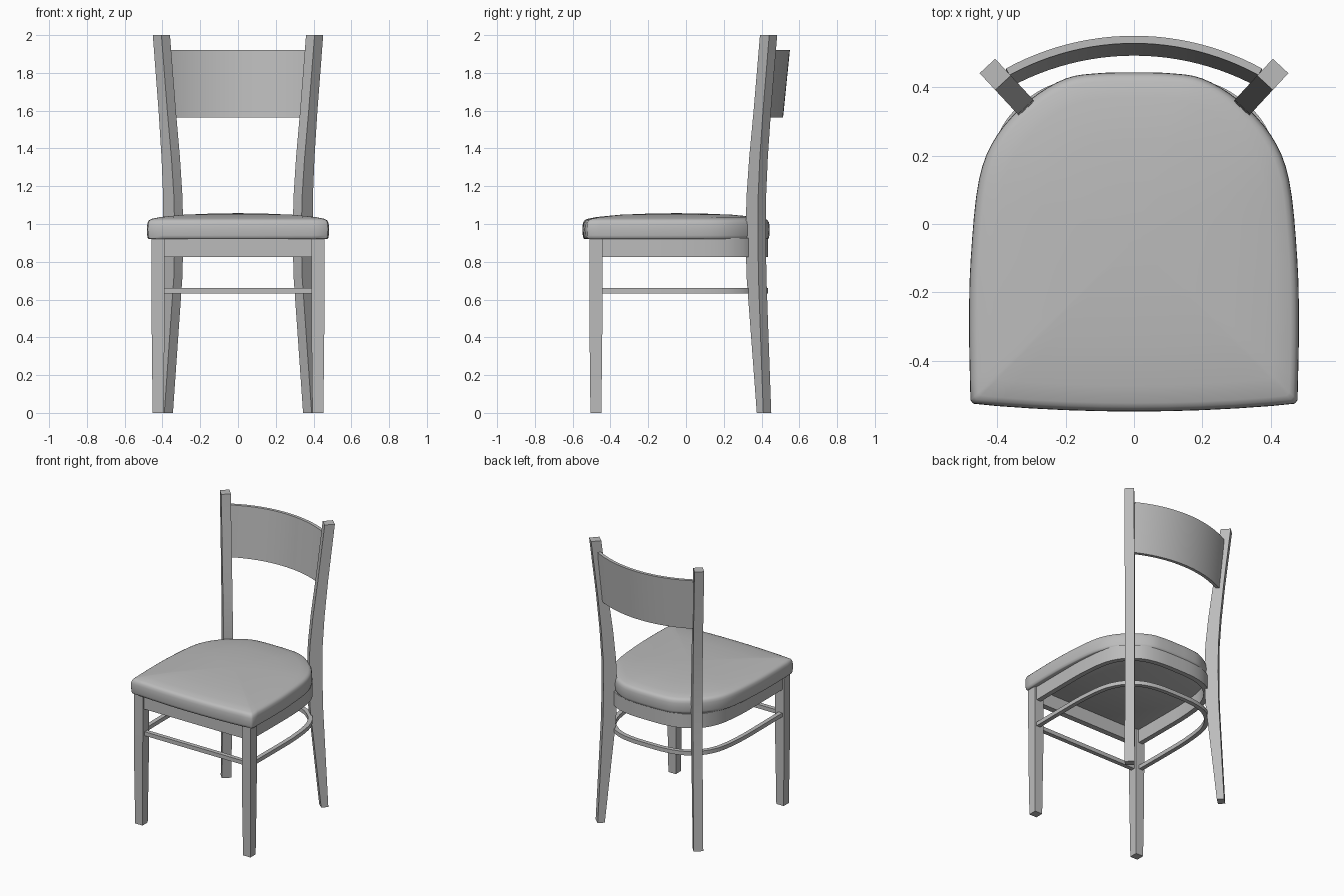
import bpy, bmesh, math
from mathutils import Vector

cube = bpy.data.objects.get("Cube")
if cube:
    bpy.data.objects.remove(cube, do_unlink=True)

grey = bpy.data.materials.new("plain grey")
grey.use_nodes = True
colour = (0.5, 0.5, 0.5, 1)
grey.diffuse_color = colour
grey.node_tree.nodes["Principled BSDF"].inputs["Base Color"].default_value = colour


def finish(bm, name, angle=35):
    """Turn a bmesh into a named, shaded object."""
    bmesh.ops.recalc_face_normals(bm, faces=bm.faces)
    mesh = bpy.data.meshes.new(name)
    bm.to_mesh(mesh)
    bm.free()
    mesh.materials.append(grey)
    obj = bpy.data.objects.new(name, mesh)
    bpy.context.collection.objects.link(obj)
    bpy.ops.object.select_all(action="DESELECT")
    obj.select_set(True)
    bpy.context.view_layer.objects.active = obj
    bpy.ops.object.shade_smooth_by_angle(angle=math.radians(angle))
    return obj


def loft(rings, name, wrap=True, angle=35):
    """Skin a list of equal-length rings of points and cap both ends."""
    bm = bmesh.new()
    loops = [[bm.verts.new(p) for p in ring] for ring in rings]
    n = len(loops[0])
    for a, b in zip(loops, loops[1:]):
        for i in range(n):
            j = (i + 1) % n
            bm.faces.new((a[i], a[j], b[j], b[i]))
    bm.faces.new(loops[0])
    bm.faces.new(loops[-1])
    return finish(bm, name, angle=angle)


def box(name, x0, x1, y0, y1, z0, z1):
    corners = [(x0, y0), (x1, y0), (x1, y1), (x0, y1)]
    return loft([[(x, y, z) for x, y in corners] for z in (z0, z1)], name)


def smooth(points, steps=4):
    """Catmull-Rom curve through 2D points."""
    p = [Vector(q) for q in points]
    p = [2 * p[0] - p[1]] + p + [2 * p[-1] - p[-2]]
    out = []
    for a, b, c, d in zip(p, p[1:], p[2:], p[3:]):
        for k in range(steps):
            t = k / steps
            out.append(0.5 * (2 * b + (c - a) * t + (2 * a - 5 * b + 4 * c - d) * t * t
                              + (3 * b - a - 3 * c + d) * t ** 3))
    return out + [p[-2]]


def mirrored(half):
    """Right-to-left path from the +x half, which ends on x = 0."""
    return half + [(-x, y) for x, y in reversed(half[:-1])]


def strip(name, path, thick, z0, z1, lean=0.0):
    """Sweep an upright rectangle along a path that marks its outer face."""
    rings = []
    for i, p in enumerate(path):
        t = (path[min(i + 1, len(path) - 1)] - path[max(i - 1, 0)]).normalized()
        q = p + Vector((-t.y, t.x)) * thick
        rings.append([(p.x, p.y, z1), (q.x, q.y, z1),
                      (q.x, q.y - lean, z0), (p.x, p.y - lean, z0)])
    return loft(rings, name)


# Padded seat: one outline stacked in slightly scaled layers
side = smooth([(0.478, -0.515), (0.482, -0.3), (0.477, -0.1), (0.453, 0.13), (0.4, 0.26),
               (0.305, 0.362), (0.2, 0.425), (0.1, 0.441), (0, 0.443)])
front = [(x / 10, -0.548 + 0.1 * (x / 10) ** 2) for x in range(-4, 5)]
outline = mirrored([(p.x, p.y) for p in side])
outline += [(-0.47, -0.525)] + front + [(0.47, -0.525)]
layers = [(0.975, 0.92), (0.99, 0.924), (0.997, 0.94), (1, 0.97), (0.998, 0.995),
          (0.99, 1.011), (0.975, 1.021), (0.95, 1.027), (0.85, 1.037), (0.6, 1.049),
          (0.3, 1.055), (0.05, 1.057)]
mid = -0.05
loft([[(x * s, mid + (y - mid) * s, z) for x, y in outline] for s, z in layers],
     "seat_cushion", angle=50)

# Bent apron and stretcher hoop, each closed by a straight front rail
bend = smooth(mirrored([(0.445, -0.46), (0.447, -0.2), (0.445, 0), (0.425, 0.18),
                        (0.385, 0.285), (0.33, 0.35), (0.25, 0.403), (0.14, 0.43), (0, 0.435)]))
strip("seat_apron", bend, 0.035, 0.825, 0.925)
strip("stretcher_hoop", bend, 0.03, 0.632, 0.66)
box("front_apron", -0.41, 0.41, -0.5, -0.46, 0.825, 0.925)
box("front_stretcher", -0.41, 0.41, -0.49, -0.46, 0.632, 0.66)

# Back posts: turned to face the seat centre, waisted and flared (height, inner, outer)
profile = [(0, 0.54, 0.587), (0.45, 0.494, 0.565), (0.72, 0.466, 0.552), (0.95, 0.459, 0.548),
           (1.15, 0.466, 0.55), (1.35, 0.485, 0.562), (1.6, 0.517, 0.585), (2, 0.563, 0.63)]
out = Vector((0.68, 0.733))
across = Vector((0.733, -0.68)) * 0.031
for sign, label in ((1, "left"), (-1, "right")):
    rings = []
    for z, inner, outer in profile:
        pts = [out * inner - across, out * inner + across,
               out * outer + across, out * outer - across]
        rings.append([(sign * p.x, p.y, z) for p in pts])
    loft(rings, label + "_back_post", angle=20)

    # Front legs: square with a slight taper to the foot
    rings = []
    for z, w in ((0, 0.029), (0.45, 0.034), (0.925, 0.035)):
        rings.append([(sign * 0.423 + i * w, -0.477 + j * w, z)
                      for i, j in ((-1, -1), (1, -1), (1, 1), (-1, 1))])
    loft(rings, label + "_front_leg")

# Curved, leaning backrest panel
radius, half_angle = 0.78, 0.5
arc = []
for k in range(25):
    a = half_angle * (1 - k / 12)
    arc.append(Vector((radius * math.sin(a), 0.55 - radius * (1 - math.cos(a)))))
strip("backrest_panel", arc, 0.022, 1.565, 1.92, lean=0.036)
